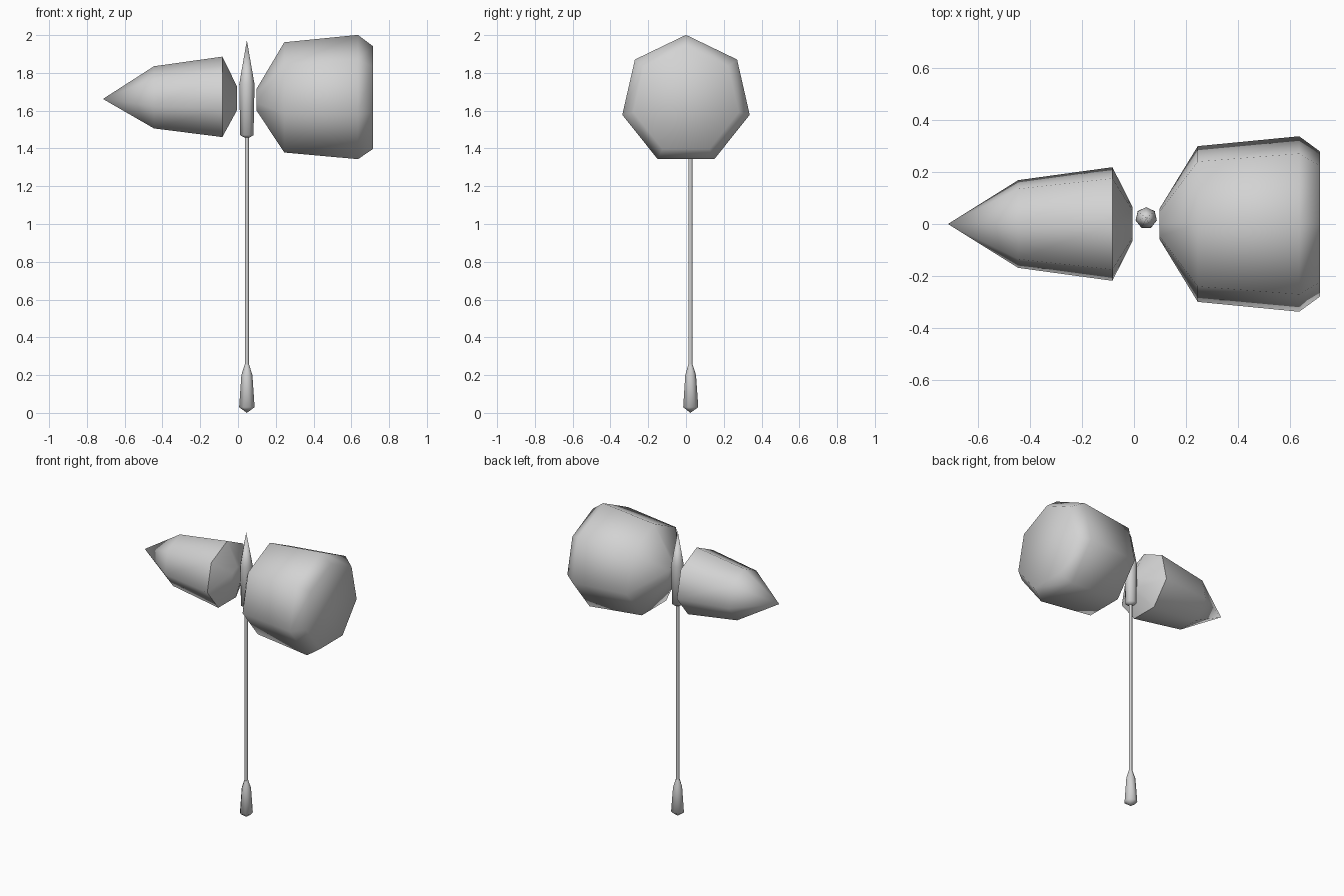
import bpy, bmesh, math
from mathutils import Matrix, Vector

if "Cube" in bpy.data.objects:
    bpy.data.objects.remove(bpy.data.objects["Cube"])

SIDES = 7
steel = bpy.data.materials.new("light_grey")
steel.diffuse_color = (0.65, 0.65, 0.65, 1)
steel.use_nodes = True
steel.node_tree.nodes["Principled BSDF"].inputs["Base Color"].default_value = steel.diffuse_color


def lathe(name, profile, place):
    """Seven-sided solid; profile holds (position along axis, radius), radius 0 is a point.
    place maps (along, angle, radius) to a 3D point."""
    bm = bmesh.new()
    rings = []
    for t, r in profile:
        n = 1 if r == 0 else SIDES
        rings.append([bm.verts.new(place(t, 2 * math.pi * i / SIDES, r)) for i in range(n)])
    for a, b in zip(rings, rings[1:]):
        for i in range(SIDES):
            j = (i + 1) % SIDES
            if len(a) == 1:
                bm.faces.new((a[0], b[i], b[j]))
            elif len(b) == 1:
                bm.faces.new((a[i], a[j], b[0]))
            else:
                bm.faces.new((a[i], a[j], b[j], b[i]))
    for end in (rings[0], rings[-1]):
        if len(end) > 1:
            bm.faces.new(end)
    bmesh.ops.recalc_face_normals(bm, faces=bm.faces)
    mesh = bpy.data.meshes.new(name)
    bm.to_mesh(mesh)
    bm.free()
    mesh.materials.append(steel)
    obj = bpy.data.objects.new(name, mesh)
    bpy.context.collection.objects.link(obj)
    bpy.ops.object.select_all(action='DESELECT')
    obj.select_set(True)
    bpy.context.view_layer.objects.active = obj
    bpy.ops.object.shade_smooth_by_angle(angle=math.radians(60))
    return obj


def along_x(zc):
    # one corner of the heptagon points straight up
    return lambda t, a, r: Vector((t, r * math.sin(a), zc + r * math.cos(a)))


def along_z(t, a, r):
    # one corner points to the back
    return Vector((0.047 + r * math.sin(a), 0.023 + r * math.cos(a), t))


# Striking head and rear spike
lathe("hammer_head", [(0.098, 0.06), (0.245, 0.307), (0.635, 0.346), (0.715, 0.286)],
      along_x(1.655))
lathe("rear_spike", [(-0.715, 0), (-0.445, 0.173), (-0.083, 0.224), (-0.005, 0.066)],
      along_x(1.662))

# Shaft, grip and top spike
lathe("shaft", [(0.24, 0.0115), (1.48, 0.0115)], along_z)
lathe("grip", [(0, 0), (0.03, 0.042), (0.2, 0.03), (0.255, 0.0125)], along_z)
lathe("top_spike", [(1.457, 0.012), (1.47, 0.036), (1.74, 0.0415), (1.973, 0)], along_z)
